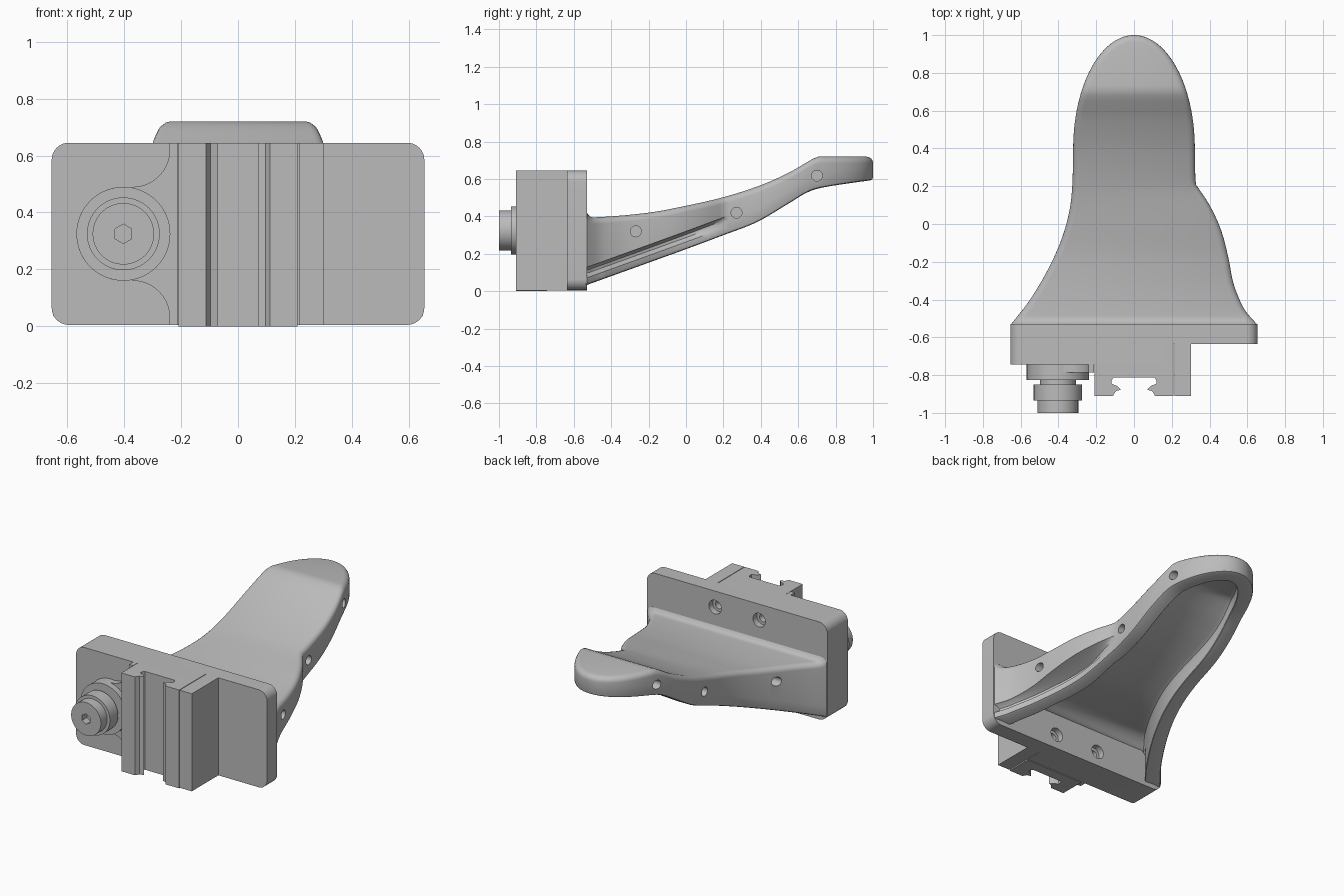
import bpy, bmesh, math
from mathutils import Vector

cube = bpy.data.objects.get("Cube")
if cube:
    bpy.data.objects.remove(cube, do_unlink=True)

grey = bpy.data.materials.new("plain_grey")
grey.use_nodes = True
grey.diffuse_color = (0.5, 0.5, 0.5, 1)
grey.node_tree.nodes["Principled BSDF"].inputs["Base Color"].default_value = (0.5, 0.5, 0.5, 1)


def finish(name, bm, angle=30):
    """Turn a bmesh into a shaded, coloured object."""
    bmesh.ops.remove_doubles(bm, verts=bm.verts, dist=0.0002)
    bmesh.ops.recalc_face_normals(bm, faces=bm.faces)
    mesh = bpy.data.meshes.new(name)
    bm.to_mesh(mesh)
    bm.free()
    mesh.materials.append(grey)
    ob = bpy.data.objects.new(name, mesh)
    bpy.context.collection.objects.link(ob)
    shade(ob, angle)
    return ob


def shade(ob, angle=30):
    bpy.ops.object.select_all(action="DESELECT")
    ob.select_set(True)
    bpy.context.view_layer.objects.active = ob
    bpy.ops.object.shade_smooth_by_angle(angle=math.radians(angle))


def prism(name, pts, axis, lo, hi):
    """Extrude a flat outline along y (points are x, z) or z (points are x, y)."""
    bm = bmesh.new()
    place = (lambda a, b, h: (a, h, b)) if axis == "y" else (lambda a, b, h: (a, b, h))
    face = bm.faces.new([bm.verts.new(place(a, b, lo)) for a, b in pts])
    res = bmesh.ops.extrude_face_region(bm, geom=[face])
    shift = Vector((0, hi - lo, 0)) if axis == "y" else Vector((0, 0, hi - lo))
    bmesh.ops.translate(bm, vec=shift, verts=[v for v in res["geom"] if isinstance(v, bmesh.types.BMVert)])
    return finish(name, bm)


def arc(cx, cz, r, a0, a1, n=10):
    return [(cx + r * math.cos(math.radians(a0 + (a1 - a0) * i / n)),
             cz + r * math.sin(math.radians(a0 + (a1 - a0) * i / n))) for i in range(n + 1)]


def rounded_rect(x0, x1, z0, z1, rl, rr):
    pts = []
    for x, z, r, a in ((x1, z1, rr, 0), (x0, z1, rl, 90), (x0, z0, rl, 180), (x1, z0, rr, 270)):
        sx, sz = (1 if x == x0 else -1), (1 if z == z0 else -1)
        pts += arc(x + sx * r, z + sz * r, r, a, a + 90) if r else [(x, z)]
    return pts


def lathe(name, profile, x, z, n=64):
    """Spin a (radius, y) profile around an axis along y."""
    bm = bmesh.new()
    verts = [bm.verts.new((x + r, y, z)) for r, y in profile]
    edges = [bm.edges.new(pair) for pair in zip(verts, verts[1:])]
    bmesh.ops.spin(bm, geom=verts + edges, cent=(x, 0, z), axis=(0, 1, 0),
                   angle=math.tau, steps=n, use_duplicate=False)
    return finish(name, bm)


def cut(target, cutters, angle=30):
    for c in cutters:
        c.hide_render = True
        mod = target.modifiers.new("hole", "BOOLEAN")
        mod.object, mod.operation, mod.solver = c, "DIFFERENCE", "EXACT"
        bpy.context.view_layer.objects.active = target
        bpy.ops.object.modifier_apply(modifier=mod.name)
        bpy.data.objects.remove(c, do_unlink=True)
    shade(target, angle)


def curve(points):
    """Smooth function through the given (position, value) points."""
    def slope(i):
        a, b = points[max(i - 1, 0)], points[min(i + 1, len(points) - 1)]
        return (b[1] - a[1]) / (b[0] - a[0])

    def value(y):
        y = min(max(y, points[0][0]), points[-1][0])
        i = max(k for k in range(len(points) - 1) if points[k][0] <= y)
        (p, u), (q, v) = points[i], points[i + 1]
        h = q - p
        t = (y - p) / h
        return (u * (1 + 2 * t) * (1 - t) ** 2 + v * t * t * (3 - 2 * t)
                + h * slope(i) * t * (1 - t) ** 2 + h * slope(i + 1) * t * t * (t - 1))
    return value


# Arm: a hollow shell lofted between a left and a right outline
top = curve([(-0.54, 0.44), (-0.52, 0.405), (-0.49, 0.395), (-0.2, 0.42), (0, 0.457), (0.2, 0.503),
             (0.4, 0.567), (0.55, 0.634), (0.63, 0.68), (0.68, 0.709), (0.7, 0.718), (0.715, 0.72), (1, 0.72)])
bottom = curve([(-0.54, 0.03), (0, 0.225), (0.2, 0.3), (0.38, 0.37), (0.55, 0.47), (0.66, 0.535),
                (0.76, 0.56), (1, 0.595)])
narrow = curve([(-0.532, 0.652), (-0.4, 0.55), (-0.23, 0.45), (-0.07, 0.38), (0.07, 0.342),
                (0.2, 0.327), (0.4, 0.322)])
wide = curve([(-0.532, 0.652), (-0.46, 0.59), (-0.38, 0.55), (-0.3, 0.523), (-0.18, 0.5), (-0.03, 0.46),
              (0.1, 0.4), (0.21, 0.327)])


def roof(y):
    return top(max(y, -0.49)) - 0.1 - 0.06 * min(1, max(0, (-0.43 - y) / 0.1)) ** 2


def half_width(y, side):
    if y > 0.4:
        return 0.322 * math.sqrt(max(0, 1 - ((y - 0.4) / 0.6) ** 2))
    return wide(y) if side > 0 and y < 0.21 else narrow(y)


height = {"t": top, "b": bottom, "r": roof}
stations = [-0.532 + 0.932 * (i / 52) ** 1.4 for i in range(52)]
stations += [0.4 + 0.6 * math.sin(math.pi / 2 * i / 28) for i in range(29)]


def section(i):
    y = stations[i]
    g = max(0, half_width(y, 1) - narrow(y)) if y < 0.21 else 0
    cove = 0.03 * min(1, max(0, (0.2 - y) / 0.15))
    d = g + cove

    def point(side, inset, ref, dz):
        a, b = stations[max(i - 1, 0)], stations[min(i + 1, len(stations) - 1)]
        dx, dy = half_width(b, side) - half_width(a, side), b - a
        if i == len(stations) - 1:
            dx, dy = -1, 0
        n = math.hypot(dx, dy)
        py = y + inset * dx / n
        return (side * (half_width(y, side) - inset * dy / n), py, height[ref](py) + dz)

    edge = [(0.035, "t", 0), (0.02, "t", -0.004), (0.009, "t", -0.012), (0.002, "t", -0.023), (0, "t", -0.035)]
    rim = [(0, "b", 0.014), (0.004, "b", 0.004), (0.014, "b", 0)]
    recess = [(0, "b", 0.095), (d * 0.5, "b", 0.09), (d, "b", 0.078), (d, "b", 0.062),
              (g + cove * 0.5, "b", 0.048), (g, "b", 0.038)]
    f = min(0.03, 0.6 * (roof(y) - bottom(y)))
    under = [(0.09, "b", 0), (0.093, "b", 0.003), (0.093, "r", -f), (0.093 + f * 0.3, "r", -f * 0.3),
             (0.093 + f, "r", 0)]
    level = [(0, "b", 0.07)]
    left = [point(-1, *p) for p in reversed(edge + level + rim)]
    right = [point(1, *p) for p in edge + (recess if d > 0.001 else level * 6)]
    right += [point(1, p[0] + g, p[1], p[2]) for p in rim + under]
    return left + right + [point(-1, *p) for p in reversed(under)]


bm = bmesh.new()
rings = [[bm.verts.new(p) for p in section(i)] for i in range(len(stations))]
count = len(rings[0])
for a, b in zip(rings, rings[1:]):
    for k in range(count):
        m = (k + 1) % count
        bm.faces.new((a[k], a[m], b[m], b[k]))
bm.faces.new(rings[0])
bmesh.ops.dissolve_degenerate(bm, dist=0.0002, edges=bm.edges)
arm = finish("arm_shell", bm)

# Shallow side holes in both walls of the arm
drills = []
for y, z in ((-0.268, 0.32), (0.27, 0.42), (0.7, 0.618)):
    for side in (-1, 1):
        x = side * (half_width(y, side) + 0.05)
        bpy.ops.mesh.primitive_cylinder_add(vertices=24, radius=0.029, depth=0.2, location=(x, y, z),
                                            rotation=(0, math.pi / 2, 0))
        drills.append(bpy.context.object)
cut(arm, drills, 40)

# Back plate with four stepped screw holes
plate = prism("back_plate", rounded_rect(-0.655, 0.655, 0.005, 0.645, 0.06, 0.06), "y", -0.635, -0.53)
cut(plate, [lathe("screw_drill", [(0, -0.61), (0.026, -0.61), (0.026, -0.57), (0.045, -0.57),
                                  (0.045, -0.5), (0, -0.5)], x, z, 32)
            for x in (-0.16, 0.16) for z in (0.1, 0.54)])
prism("mounting_block", rounded_rect(-0.655, 0.21, 0.005, 0.645, 0.06, 0), "y", -0.743, -0.635)
prism("fixed_jaw", [(0.214, -0.91), (0.302, -0.91), (0.302, -0.635), (0.214, -0.635)], "z", 0.005, 0.645)

# Clamp channel with inward lips
half = [(0.21, -0.743), (0.21, -0.91), (0.112, -0.91), (0.096, -0.885), (0.07, -0.877), (0.085, -0.86),
        (0.118, -0.845), (0.118, -0.828), (0.108, -0.812)]
prism("clamp_channel", half + [(-x, y) for x, y in reversed(half)], "z", 0, 0.645)

# Flared boss plate beside the channel
upper = arc(-0.37, 0.62, 0.13, 0, -90) + arc(-0.403, 0.325, 0.165, 80, 180, 20)
flare = [(-0.212, 0.645), (-0.24, 0.645)] + upper
prism("boss_plate", flare + [(x, 0.65 - z) for x, z in reversed(flare[:-1])], "y", -0.785, -0.743)

# Knob with a hexagonal socket
knob = lathe("clamp_knob", [(0, -0.743), (0.165, -0.743), (0.165, -0.825), (0.095, -0.825), (0.095, -0.85),
                            (0.128, -0.85), (0.128, -0.935), (0.108, -0.935), (0.108, -1), (0, -1)], -0.403, 0.325)
cut(knob, [prism("socket_cutter", arc(-0.403, 0.325, 0.034, 30, 330, 5), "y", -1.05, -0.95)])
